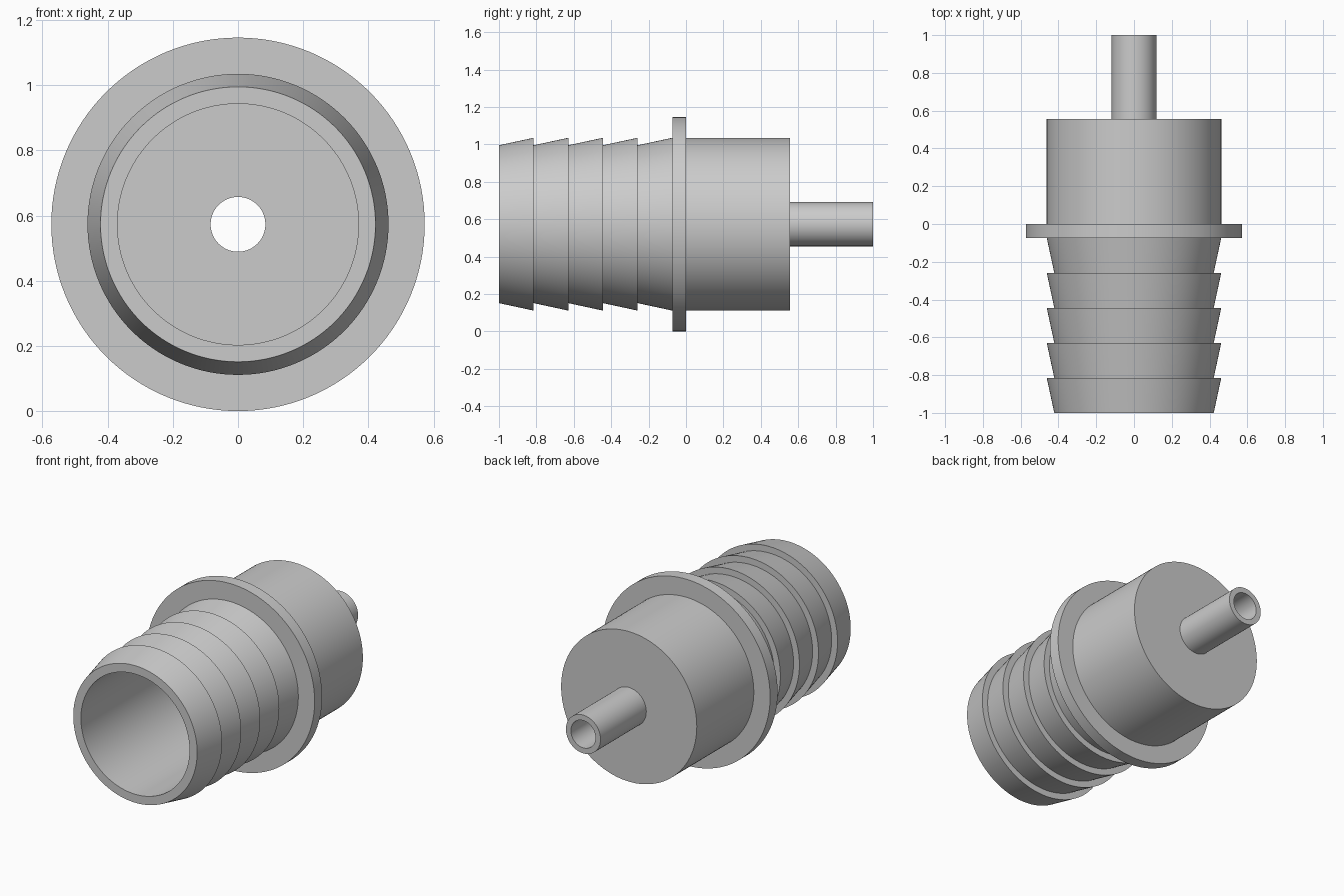
import bpy, bmesh
from math import radians, cos, sin, tau

cube = bpy.data.objects.get("Cube")
if cube:
    bpy.data.objects.remove(cube, do_unlink=True)

SEGMENTS = 128
FLANGE_R = 0.573
BODY_R, BARB_R, CAVITY_R = 0.462, 0.422, 0.37
TUBE_R, BORE_R = 0.118, 0.084
FRONT, BACK = -1.0, 1.0
FLANGE_FRONT, FLANGE_BACK = -0.073, 0.0
BODY_BACK, CAVITY_END = 0.555, 0.47
BARBS = 5

# Plain grey plastic
grey = bpy.data.materials.new("plain grey")
grey.use_nodes = True
colour = (0.6, 0.6, 0.6, 1)
grey.diffuse_color = colour
grey.node_tree.nodes["Principled BSDF"].inputs["Base Color"].default_value = colour

# Closed wall section as (radius, y): saw-tooth barbs along the hose end
profile = []
pitch = (FLANGE_FRONT - FRONT) / BARBS
for i in range(BARBS):
    y = FRONT + i * pitch
    profile += [(BARB_R, y), (BODY_R, y + pitch)]

# Flange, body and outlet tube, then back through the bore and the cavity
profile += [
    (FLANGE_R, FLANGE_FRONT), (FLANGE_R, FLANGE_BACK),
    (BODY_R, FLANGE_BACK), (BODY_R, BODY_BACK),
    (TUBE_R, BODY_BACK), (TUBE_R, BACK),
    (BORE_R, BACK), (BORE_R, CAVITY_END),
    (CAVITY_R, CAVITY_END), (CAVITY_R, FRONT),
]

# Revolve the section around the y axis into one watertight part
bm = bmesh.new()
rings = []
for k in range(SEGMENTS):
    a = tau * k / SEGMENTS
    rings.append([bm.verts.new((r * cos(a), y, FLANGE_R + r * sin(a))) for r, y in profile])
for k, ring in enumerate(rings):
    following = rings[(k + 1) % SEGMENTS]
    for j in range(len(profile)):
        n = (j + 1) % len(profile)
        bm.faces.new((ring[j], ring[n], following[n], following[j]))
bmesh.ops.recalc_face_normals(bm, faces=bm.faces)

mesh = bpy.data.meshes.new("barbed_hose_adapter")
bm.to_mesh(mesh)
bm.free()
mesh.materials.append(grey)
adapter = bpy.data.objects.new("barbed_hose_adapter", mesh)
bpy.context.collection.objects.link(adapter)

# Smooth round walls with crisp rims
bpy.ops.object.select_all(action="DESELECT")
adapter.select_set(True)
bpy.context.view_layer.objects.active = adapter
bpy.ops.object.shade_smooth_by_angle(angle=radians(10))
